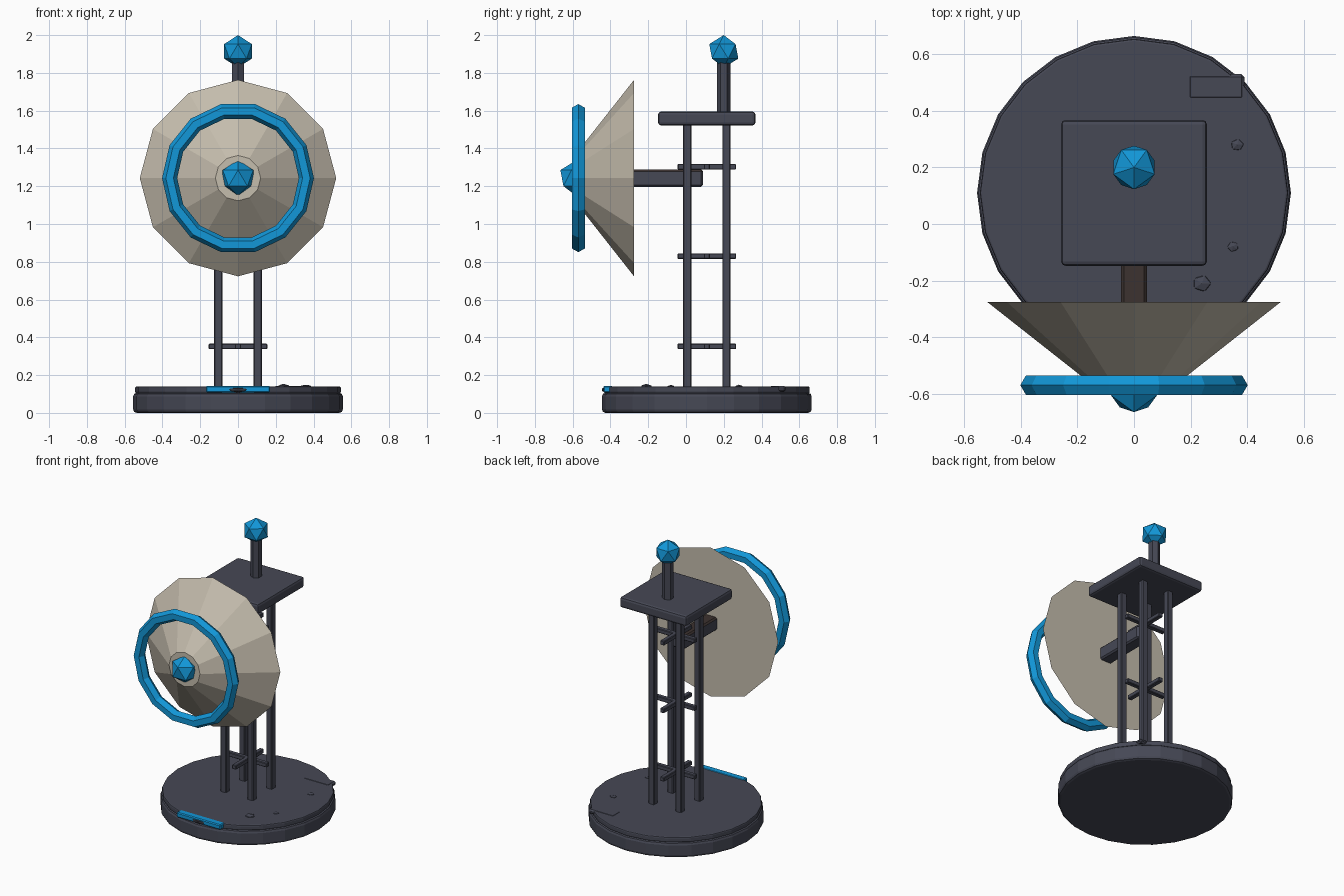
import bpy, bmesh, math
from mathutils import Matrix, Vector

if "Cube" in bpy.data.objects:
    bpy.data.objects.remove(bpy.data.objects["Cube"])

CY = 0.11      # tower axis in y
DISH_Z = 1.243


def mat(name, rgb):
    m = bpy.data.materials.new(name)
    m.diffuse_color = (*rgb, 1)
    m.use_nodes = True
    m.node_tree.nodes["Principled BSDF"].inputs["Base Color"].default_value = m.diffuse_color
    return m


GREY = mat("dark slate grey", (0.061, 0.065, 0.091))
CHAR = mat("charcoal", (0.036, 0.036, 0.046))
BROWN = mat("dark brown", (0.045, 0.032, 0.029))
BEIGE = mat("warm beige", (0.56, 0.51, 0.42))
BLUE = mat("bright blue", (0.006, 0.31, 0.69))


def finish(name, bm, material, bevel=0, segs=2):
    me = bpy.data.meshes.new(name)
    bmesh.ops.recalc_face_normals(bm, faces=bm.faces)
    bm.to_mesh(me)
    bm.free()
    ob = bpy.data.objects.new(name, me)
    bpy.context.collection.objects.link(ob)
    me.materials.append(material)
    if bevel:
        b = ob.modifiers.new("bevel", 'BEVEL')
        b.width, b.segments, b.limit_method = bevel, segs, 'ANGLE'
        b.angle_limit = math.radians(40)
    return ob


def box(name, lo, hi, material, bevel=0, segs=2):
    lo, hi = Vector(lo), Vector(hi)
    bm = bmesh.new()
    bmesh.ops.create_cube(bm, size=1, matrix=Matrix.Translation((lo + hi) / 2)
                          @ Matrix.Diagonal((*(hi - lo), 1)))
    return finish(name, bm, material, bevel, segs)


def cone(name, r1, r2, depth, sides, matrix, material, bevel=0):
    bm = bmesh.new()
    bmesh.ops.create_cone(bm, cap_ends=True, segments=sides, radius1=r1,
                          radius2=r2, depth=depth, matrix=matrix)
    return finish(name, bm, material, bevel)


def gem(name, centre, radius, material, scale=(1, 1, 1), turn=-90):
    bm = bmesh.new()
    bmesh.ops.create_icosphere(bm, subdivisions=1, radius=radius,
                               matrix=Matrix.Translation(centre) @ Matrix.Diagonal((*scale, 1))
                               @ Matrix.Rotation(math.radians(turn), 4, 'Z'))
    return finish(name, bm, material)


# round base in two layers
cone("base_disc", 0.555, 0.555, 0.106, 24, Matrix.Translation((0, CY, 0.053)), GREY, 0.018)
cone("base_top", 0.545, 0.545, 0.036, 24, Matrix.Translation((0, CY, 0.122)), GREY, 0.008)

# blue strip, side plate and small stones on the base
box("front_strip", (-0.17, -0.437, 0.108), (0.17, -0.388, 0.143), BLUE, 0.006, 1)
box("side_plate", (0.19, 0.44, 0.112), (0.39, 0.53, 0.142), GREY, 0.01, 1)
gem("strip_stone", (0, -0.43, 0.122), 0.06, CHAR, (1, 0.3, 0.25))
for i, (x, y, r) in enumerate([(0.24, -0.21, 0.035), (0.35, -0.08, 0.022), (0.365, 0.28, 0.025)]):
    gem(f"stone_{i + 1}", (x, y, 0.138), r, GREY, (1, 0.9, 0.45), 40 * i)

# four tower posts
for sx in (-1, 1):
    for sy in (-1, 1):
        x, y = sx * 0.104, CY + sy * 0.104
        box("tower_post", (x - 0.022, y - 0.022, 0.13), (x + 0.022, y + 0.022, 1.54), GREY, 0.005, 1)

# three levels of crossed braces
for z in (0.352, 0.83, 1.303):
    box("brace_x", (-0.155, CY - 0.016, z - 0.015), (0.155, CY + 0.016, z + 0.015), GREY, 0.004, 1)
    box("brace_y", (-0.016, CY - 0.155, z - 0.015), (0.016, CY + 0.155, z + 0.015), GREY, 0.004, 1)

# top platform, mast and beacon
box("platform", (-0.258, CY - 0.258, 1.522), (0.258, CY + 0.258, 1.595), GREY, 0.016)
cone("mast", 0.036, 0.036, 0.30, 6, Matrix.Translation((0, 0.2, 1.735)), GREY)
gem("beacon", (0, 0.2, 1.914), 0.086, BLUE)

# arm holding the dish, with a brown upper face
arm = box("dish_arm", (-0.046, -0.30, 1.197), (0.046, 0.09, 1.288), GREY, 0.01, 1)
arm.data.materials.append(BROWN)
for p in arm.data.polygons:
    p.material_index = 1 if p.normal.z > 0.9 else 0

# dish: faceted cone, wide end to the rear
turn = Matrix.Rotation(math.radians(90), 4, 'X')      # local +z -> -y
cone("dish", 0.52, 0.12, 0.315, 12, Matrix.Translation((0, -0.4325, DISH_Z)) @ turn, BEIGE)

# blue ring: hexagonal section swept around 14 sides
bm = bmesh.new()
N, M = 14, 6
grid = []
for i in range(N):
    a = 2 * math.pi * i / N
    row = []
    for j in range(M):
        b = 2 * math.pi * j / M
        r = 0.362 + 0.04 * math.cos(b)
        row.append(bm.verts.new((r * math.cos(a), -0.57 + 0.04 * math.sin(b), DISH_Z + r * math.sin(a))))
    grid.append(row)
for i in range(N):
    for j in range(M):
        k, l = (i + 1) % N, (j + 1) % M
        bm.faces.new((grid[i][j], grid[k][j], grid[k][l], grid[i][l]))
finish("dish_ring", bm, BLUE)

# blue feed at the dish centre
gem("dish_feed", (0, -0.58, DISH_Z), 0.095, BLUE)
